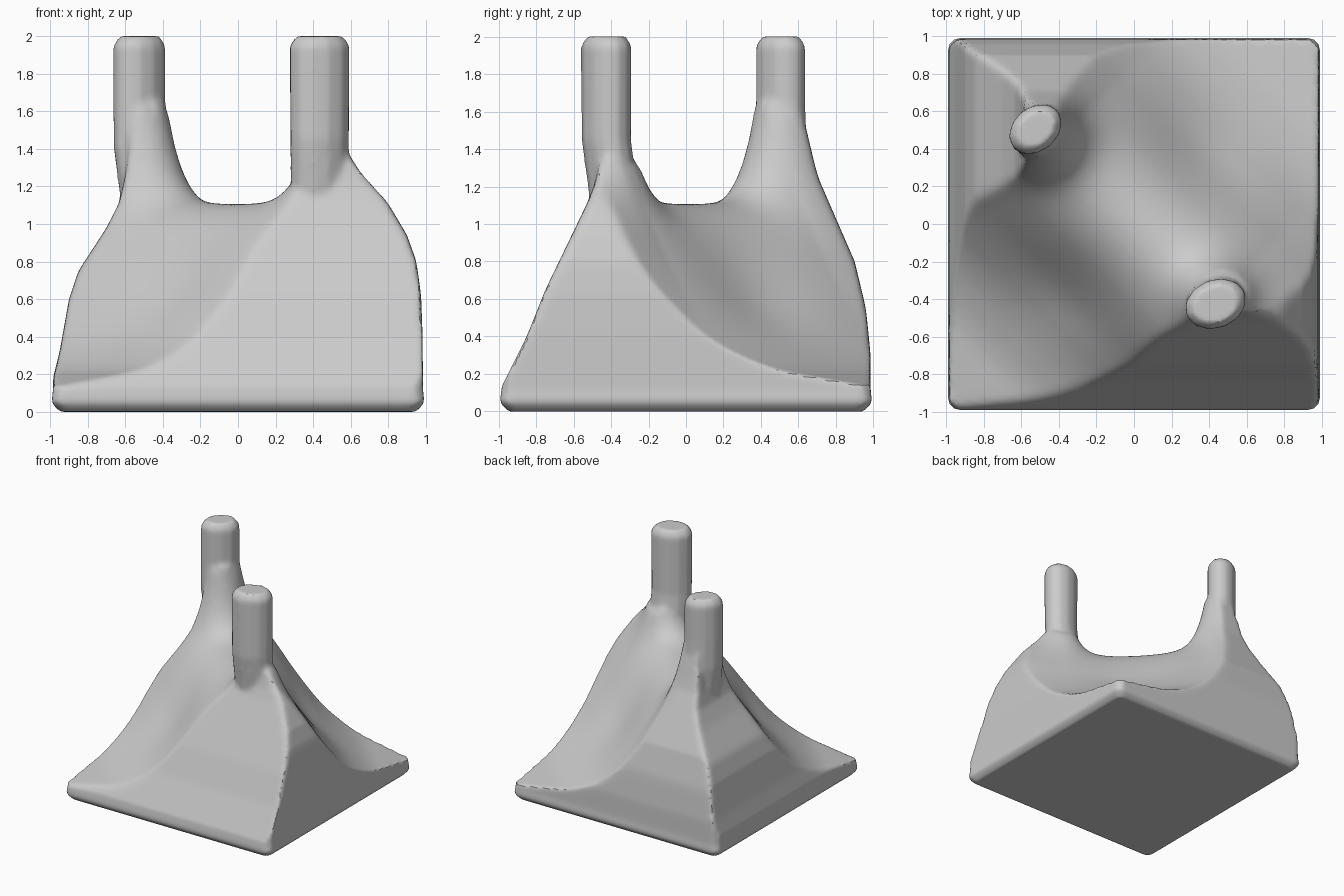
import bpy, bmesh, math

if "Cube" in bpy.data.objects:
    bpy.data.objects.remove(bpy.data.objects["Cube"])

# Height profiles: (distance, height)
LEFT = [(-1, .12), (-.95, .32), (-.9, .6), (-.85, .75), (-.7, .98), (-.62, 1.14), (-.55, 1.6), (-.48, 3)]
RIGHT = [(.5, 2.5), (.58, 1.39), (.7, 1.24), (.8, 1.11), (.9, .94), (.95, .8), (.975, .62), (.983, .4), (.985, .12)]
FRONT = [(-.99, .12), (-.85, .4), (-.75, .65), (-.6, .96), (-.5, 1.17), (-.42, 1.5), (-.35, 3)]
BACK = [(.55, 2.5), (.62, 1.6), (.7, 1.26), (.8, 1.03), (.9, .8), (.96, .55), (.985, .3), (.99, .13)]
RIDGE = [(0, 1.12), (.2, 1.06), (.38, .91), (.52, .71), (.65, .54), (.78, .38), (1, .23), (1.4, .13)]
EDGE = .985


def interp(table, t):
    if t <= table[0][0]:
        return table[0][1]
    for (a, u), (b, v) in zip(table, table[1:]):
        if t <= b:
            return u + (v - u) * (t - a) / (b - a)
    return table[-1][1]


def softmin(values, k=.02):
    m = min(values)
    return m - k * math.log(sum(math.exp((m - v) / k) for v in values))


def height(x, y):
    d = abs(x + y) / math.sqrt(2)
    p = (x - y) / math.sqrt(2)
    ridge = sum(interp(RIDGE, abs(d + o)) for o in (-.08, -.04, 0, .04, .08)) / 5
    # ridge keeps rising past the posts
    ridge += .5 * min(.4, max(0, abs(p) - .6)) * math.exp(-(d / .45) ** 2)
    # hollow in the middle of both valleys
    ridge -= .09 * math.exp(-(p / .35) ** 2 - ((d - .5) / .22) ** 2)
    # flares around the two posts
    ra = math.hypot(x + .52, y - .51)
    rb = math.hypot(x - .48, y + .38)
    ridge += min(.55, .6 * math.exp(-(ra - .13) / .09))
    ridge += min(.25, .25 * math.exp(-(rb - .13) / .09))
    h = softmin([ridge, interp(LEFT, x), interp(RIGHT, x), interp(FRONT, y), interp(BACK, y)])
    return max(h, .11)


def finish(bm, name):
    bmesh.ops.recalc_face_normals(bm, faces=bm.faces)
    me = bpy.data.meshes.new(name)
    bm.to_mesh(me)
    bm.free()
    ob = bpy.data.objects.new(name, me)
    bpy.context.collection.objects.link(ob)
    return ob


def bridge(bm, a, b):
    n = len(a)
    for i in range(n):
        bm.faces.new((a[i], a[(i + 1) % n], b[(i + 1) % n], b[i]))


def clip_corner(x, y, limit):
    over = max(0, abs(x) + abs(y) - limit) / 2
    return x - math.copysign(over, x), y - math.copysign(over, y)


# Saddle-shaped hill on a square foot; the grid is denser near the rim
N = 90
bm = bmesh.new()
c = [EDGE * math.sin((i / N - .5) * math.pi) for i in range(N + 1)]
grid = []
for x in c:
    row = []
    for y in c:
        px, py = clip_corner(x, y, 1.93)
        row.append(bm.verts.new((px, py, height(x, y))))
    grid.append(row)
for i in range(N):
    for j in range(N):
        bm.faces.new((grid[i][j], grid[i + 1][j], grid[i + 1][j + 1], grid[i][j + 1]))
rim = ([grid[i][0] for i in range(N)] + [grid[N][j] for j in range(N)]
       + [grid[i][N] for i in range(N, 0, -1)] + [grid[0][j] for j in range(N, 0, -1)])
for v in rim:
    v.co.z = .11

# Foot: short upright rim, chamfer and underside
outline = [(v.co.x, v.co.y) for v in rim]
for s, z in ((1.009, .05), (.965, 0)):
    ring = [bm.verts.new((x * s, y * s, z)) for x, y in outline]
    bridge(bm, rim, ring)
    rim = ring
bm.faces.new(rim)
hill = finish(bm, "saddle_hill")


# Posts: tilted elliptical rings, each (z, scale, dx, dy)
def post(name, cx, cy, rx, ry, tilt, rings, sides=12):
    bm = bmesh.new()
    prev = None
    for z, s, dx, dy in rings:
        ring = []
        for k in range(sides):
            a = 2 * math.pi * k / sides
            u, v = rx * s * math.cos(a), ry * s * math.sin(a)
            ring.append(bm.verts.new((cx + dx + u * math.cos(tilt) - v * math.sin(tilt),
                                      cy + dy + u * math.sin(tilt) + v * math.cos(tilt), z)))
        if prev:
            bridge(bm, prev, ring)
        else:
            bm.faces.new(ring)
        prev = ring
    bm.faces.new(prev)
    return finish(bm, name)


posts = [
    post("back_left_post", -.525, .505, .155, .118, math.radians(40),
         [(.8, 1.1, .05, 0), (1.15, 1.1, .05, 0), (1.4, 1.05, .01, 0), (1.65, 1, 0, 0), (1.95, 1, 0, 0), (2, .76, 0, 0)]),
    post("front_right_post", .435, -.425, .168, .13, math.radians(22),
         [(.8, .97, 0, .03), (1.15, .97, 0, .04), (1.45, .98, 0, 0), (1.95, 1, 0, 0), (2, .78, 0, 0)])]

# Merge posts into the hill, then blend the joins
for p in posts:
    m = hill.modifiers.new("join", 'BOOLEAN')
    m.operation, m.solver, m.object = 'UNION', 'EXACT', p
m = hill.modifiers.new("skin", 'REMESH')
m.mode, m.voxel_size = 'VOXEL', .02
m = hill.modifiers.new("soften", 'SMOOTH')
m.factor, m.iterations = .5, 3
dg = bpy.context.evaluated_depsgraph_get()
mesh = bpy.data.meshes.new_from_object(hill.evaluated_get(dg))
hill.modifiers.clear()
hill.data = mesh
for p in posts:
    bpy.data.objects.remove(p)
bpy.ops.object.select_all(action='DESELECT')
hill.select_set(True)
bpy.context.view_layer.objects.active = hill
bpy.ops.object.shade_smooth_by_angle(angle=math.radians(35))
